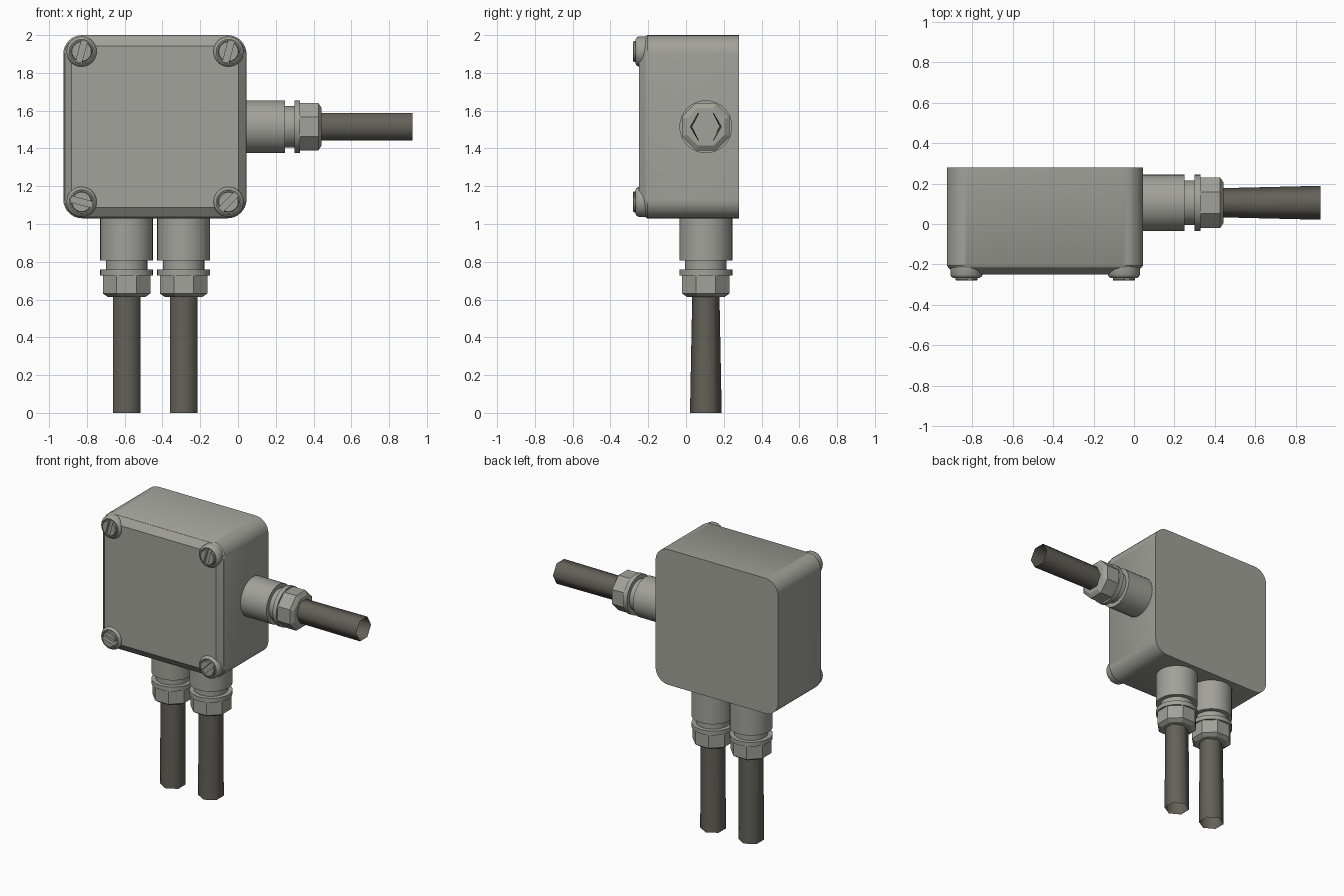
import bpy, bmesh, math
from mathutils import Matrix, Vector

if "Cube" in bpy.data.objects:
    bpy.data.objects.remove(bpy.data.objects["Cube"])


def material(name, rgb):
    m = bpy.data.materials.new(name)
    m.diffuse_color = (*rgb, 1)
    m.use_nodes = True
    m.node_tree.nodes["Principled BSDF"].inputs["Base Color"].default_value = m.diffuse_color
    return m


GREY = material("grey_metal", (0.36, 0.36, 0.325))
CABLE = material("dark_cable", (0.125, 0.118, 0.098))


def loft(name, loops, mat, matrix=Matrix(), caps=(True, True), smooth=35):
    """Skin a stack of equal-length point loops into one object."""
    bm = bmesh.new()
    rings = [[bm.verts.new(p) for p in loop] for loop in loops]
    n = len(rings[0])
    for a, b in zip(rings, rings[1:]):
        for i in range(n):
            j = (i + 1) % n
            bm.faces.new((a[i], a[j], b[j], b[i]))
    if caps[0]:
        bm.faces.new(rings[0][::-1])
    if caps[1]:
        bm.faces.new(rings[-1])
    bmesh.ops.recalc_face_normals(bm, faces=bm.faces)
    me = bpy.data.meshes.new(name)
    bm.to_mesh(me)
    bm.free()
    me.materials.append(mat)
    ob = bpy.data.objects.new(name, me)
    ob.matrix_world = matrix
    bpy.context.collection.objects.link(ob)
    bpy.ops.object.select_all(action='DESELECT')
    ob.select_set(True)
    bpy.context.view_layer.objects.active = ob
    if smooth:
        bpy.ops.object.shade_smooth_by_angle(angle=math.radians(smooth))
    return ob


def circle(r, z, n, turn=0.0, sx=1.0):
    return [(sx * r * math.cos(turn + math.tau * i / n),
             r * math.sin(turn + math.tau * i / n), z) for i in range(n)]


def lathe(name, profile, n, mat, matrix, turn=0.0, smooth=35):
    return loft(name, [circle(r, z, n, turn) for r, z in profile], mat, matrix, smooth=smooth)


# Enclosure: rounded square with a sloped lid on the front
CX, CZ, HALF = -0.44, 1.515, 0.485


def rounded_square(y, inset_x, inset_z, radius):
    pts = []
    for k, (sx, sz) in enumerate(((1, 1), (-1, 1), (-1, -1), (1, -1))):
        for i in range(9):
            a = math.pi / 2 * (k + i / 8)
            pts.append((CX + sx * (HALF - inset_x - radius) + radius * math.cos(a), y,
                        CZ + sz * (HALF - inset_z - radius) + radius * math.sin(a)))
    return pts


loft("enclosure_box", [rounded_square(0.28, 0, 0, 0.1),
                       rounded_square(-0.205, 0, 0, 0.1),
                       rounded_square(-0.215, 0.007, 0.007, 0.095)], GREY)
loft("enclosure_lid", [rounded_square(-0.214, 0.007, 0.007, 0.095),
                       rounded_square(-0.25, 0.043, 0.058, 0.06)], GREY, smooth=20)

# Lid screws: rimmed boss with a slotted head made of two half discs
TO_FRONT = Matrix.Rotation(math.pi / 2, 4, 'X')      # local +z -> -y
for label, x, z, slot in (("top_left", -0.828, 1.913, 75), ("top_right", -0.05, 1.913, 75),
                          ("bottom_left", -0.828, 1.117, -15), ("bottom_right", -0.05, 1.117, 45)):
    at = Matrix.Translation((x, 0, z)) @ TO_FRONT
    lathe("screw_boss_" + label, [(0.08, 0.205), (0.08, 0.25), (0.075, 0.26), (0.065, 0.267),
                                  (0.059, 0.267), (0.059, 0.256)], 24, GREY, at)
    for side in (0, 180):
        m = at @ Matrix.Rotation(math.radians(slot + side), 4, 'Z')
        r, w = 0.055, 0.016
        a0 = math.asin(w / r)
        arc = [a0 + (math.pi - 2 * a0) * i / 10 for i in range(11)]
        loft("screw_head_" + label,
             [[(r * s * math.cos(a), max(w, r * s * math.sin(a)), h) for a in arc]
              for s, h in ((1, 0.25), (1, 0.275), (0.93, 0.28))], GREY, m)


# Cable gland and open six-sided cable; local +z runs outward along the cable
def gland(label, matrix, cable_length):
    lathe("gland_socket_" + label, [(0.14, -0.24), (0.14, 0)], 32, GREY, matrix)
    lathe("gland_neck_" + label, [(0.11, -0.01), (0.11, 0.06)], 32, GREY, matrix)
    lathe("gland_flange_" + label, [(0.14, 0.048), (0.14, 0.079)], 32, GREY, matrix)
    lathe("gland_nut_" + label, [(0.136, 0.075), (0.136, 0.175), (0.108, 0.193)], 8, GREY,
          matrix, math.pi / 8, smooth=0)
    loft("cable_" + label, [circle(0.084, 0.19, 6, 0, 0.86),
                            circle(0.084, 0.193 + cable_length, 6)],
         CABLE, matrix, caps=(False, False), smooth=65)


# Local x is kept along world y so the cable corners point front and back
def frame(out, pos):
    z = Vector(out)
    x = Vector((0, 1, 0))
    y = z.cross(x)
    m = Matrix((x, y, z)).transposed().to_4x4()
    return Matrix.Translation(pos) @ m


gland("right", frame((1, 0, 0), (0.25, 0.105, 1.515)), 0.48)
for label, x in (("bottom_left", -0.59), ("bottom_right", -0.288)):
    gland(label, frame((0, 0, -1), (x, 0.105, 0.807)), 0.614)
